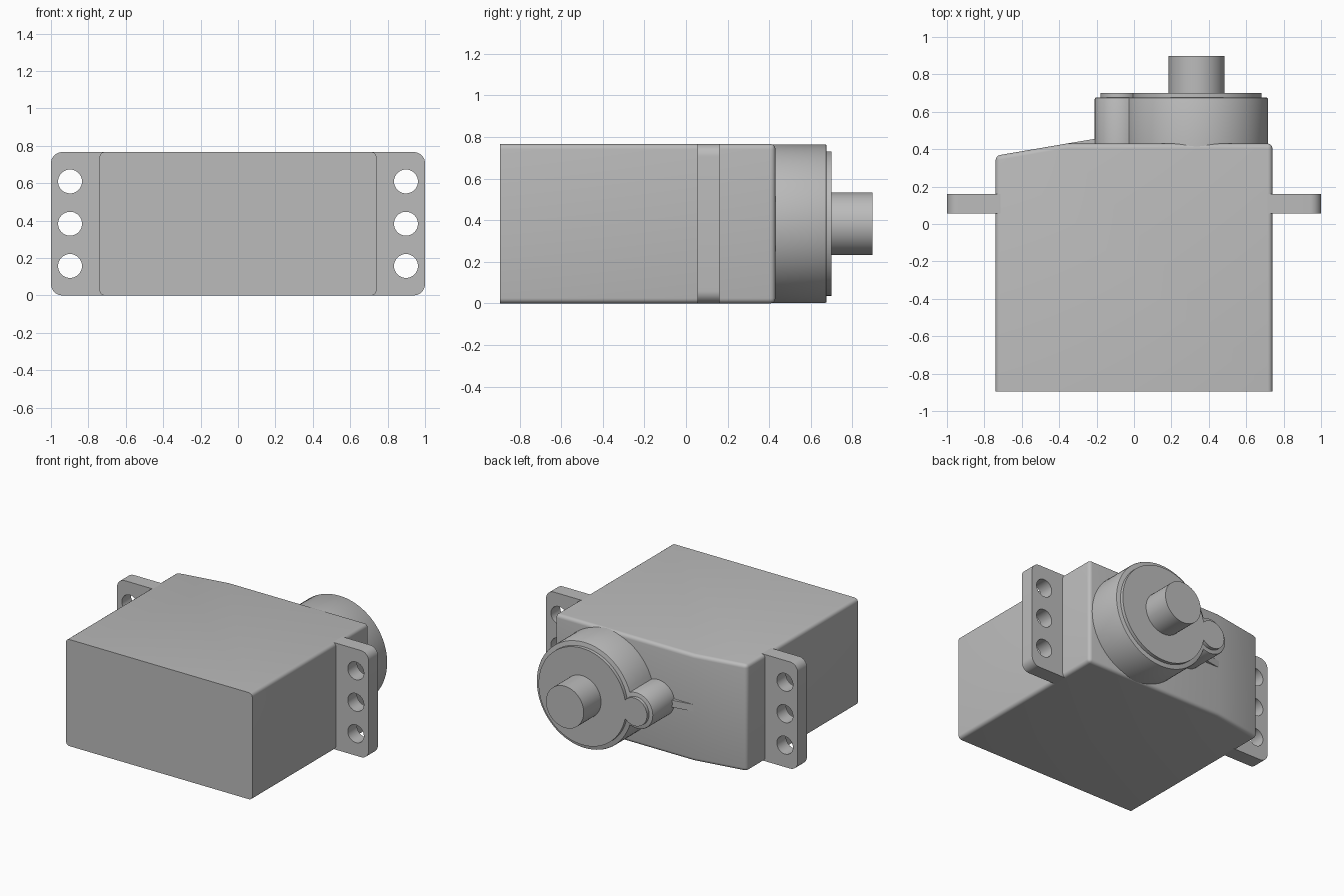
import bpy, bmesh, math

cube = bpy.data.objects.get("Cube")
if cube:
    bpy.data.objects.remove(cube, do_unlink=True)

MID = 0.383           # height of the centre line
HEIGHT = 2 * MID
GEAR_X, LOBE_X = 0.335, -0.08

grey = bpy.data.materials.new("housing_grey")
grey.use_nodes = True
COLOUR = (0.5, 0.5, 0.5, 1)
grey.diffuse_color = COLOUR
for node in grey.node_tree.nodes:
    if node.type == 'BSDF_PRINCIPLED':
        node.inputs["Base Color"].default_value = COLOUR


def finish(obj):
    bpy.ops.object.select_all(action='DESELECT')
    obj.select_set(True)
    bpy.context.view_layer.objects.active = obj
    bpy.ops.object.shade_smooth_by_angle(angle=math.radians(30))


def prism(name, outline, start, end, axis='Y', bevel=0, bevel_rule=None, segments=4):
    """Extrude a flat outline along Y (outline in x, z) or Z (outline in x, y)."""
    def place(a, b, depth):
        return (a, depth, b) if axis == 'Y' else (a, b, depth)
    bm = bmesh.new()
    low = [bm.verts.new(place(a, b, start)) for a, b in outline]
    high = [bm.verts.new(place(a, b, end)) for a, b in outline]
    bm.faces.new(low)
    bm.faces.new(high)
    for i in range(len(low)):
        j = (i + 1) % len(low)
        bm.faces.new((low[i], low[j], high[j], high[i]))
    bmesh.ops.recalc_face_normals(bm, faces=bm.faces)
    if bevel:
        edges = [e for e in bm.edges if bevel_rule(e)]
        bmesh.ops.bevel(bm, geom=edges, offset=bevel, segments=segments,
                        profile=0.5, affect='EDGES', clamp_overlap=True)
        bmesh.ops.recalc_face_normals(bm, faces=bm.faces)
    mesh = bpy.data.meshes.new(name)
    bm.to_mesh(mesh)
    bm.free()
    mesh.materials.append(grey)
    obj = bpy.data.objects.new(name, mesh)
    bpy.context.collection.objects.link(obj)
    finish(obj)
    return obj


def arc(cx, cz, radius, start, end, steps):
    return [(cx + radius * math.cos(start + (end - start) * i / steps),
             cz + radius * math.sin(start + (end - start) * i / steps))
            for i in range(steps + 1)]


def circle(cx, cz, radius, steps=48):
    return arc(cx, cz, radius, 0, math.tau, steps)[:-1]


def keyhole(big, small):
    """Outline of a large circle merged with a small lobe on its -x side."""
    gap = GEAR_X - LOBE_X
    along = (gap ** 2 + big ** 2 - small ** 2) / (2 * gap)
    half = math.sqrt(big ** 2 - along ** 2)
    a = math.pi - math.atan2(half, along)
    b = math.atan2(half, gap - along)
    return (arc(GEAR_X, MID, big, -a, a, 72)
            + arc(LOBE_X, MID, small, b, math.tau - b, 32)[1:-1])


# Main case: square front edge, every other outer edge rounded
def case_edge(e):
    return (max(v.co.y for v in e.verts) > -0.8
            and e.calc_face_angle(0) > math.radians(30))


prism("case", [(-0.74, -0.895), (0.74, -0.895), (0.74, 0.43), (-0.36, 0.43), (-0.74, 0.365)],
      0, HEIGHT, 'Z', 0.025, case_edge)

# Mounting ears with three screw holes each
for side, label in ((1, "left"), (-1, "right")):
    r = 0.06
    outline = [(0.712, 0), *arc(1 - r, r, r, -math.pi / 2, 0, 8),
               *arc(1 - r, HEIGHT - r, r, 0, math.pi / 2, 8), (0.712, HEIGHT)]
    ear = prism(label + "_mounting_ear", [(side * x, z) for x, z in outline], 0.055, 0.16)
    for step in (-1, 0, 1):
        cutter = prism("screw_hole_cutter",
                       circle(side * 0.898, MID + step * 0.226, 0.064, 32), 0, 0.25)
        cutter.hide_render = True
        bpy.context.view_layer.objects.active = ear
        mod = ear.modifiers.new("screw_hole", 'BOOLEAN')
        mod.operation = 'DIFFERENCE'
        mod.solver = 'EXACT'
        mod.object = cutter
        bpy.ops.object.modifier_apply(modifier=mod.name)
        bpy.data.objects.remove(cutter, do_unlink=True)
    finish(ear)


# Gear housing, its raised cap and the output shaft
def rim(e):
    return all(v.co.y > 0.67 for v in e.verts)


prism("gear_housing", keyhole(0.381, 0.13), 0.4, 0.676, 'Y', 0.007, rim, 2)
prism("gear_cap", keyhole(0.347, 0.1), 0.66, 0.7)
prism("output_shaft", circle(GEAR_X, MID, 0.15), 0.69, 0.897)

# Thin rib continuing the sloped shoulder up to the housing lobe
prism("shoulder_rib", [(-0.36, 0.43), (-0.36, 0.4), (-0.15, 0.4), (-0.15, 0.465)],
      MID - 0.025, MID + 0.025, 'Z')
